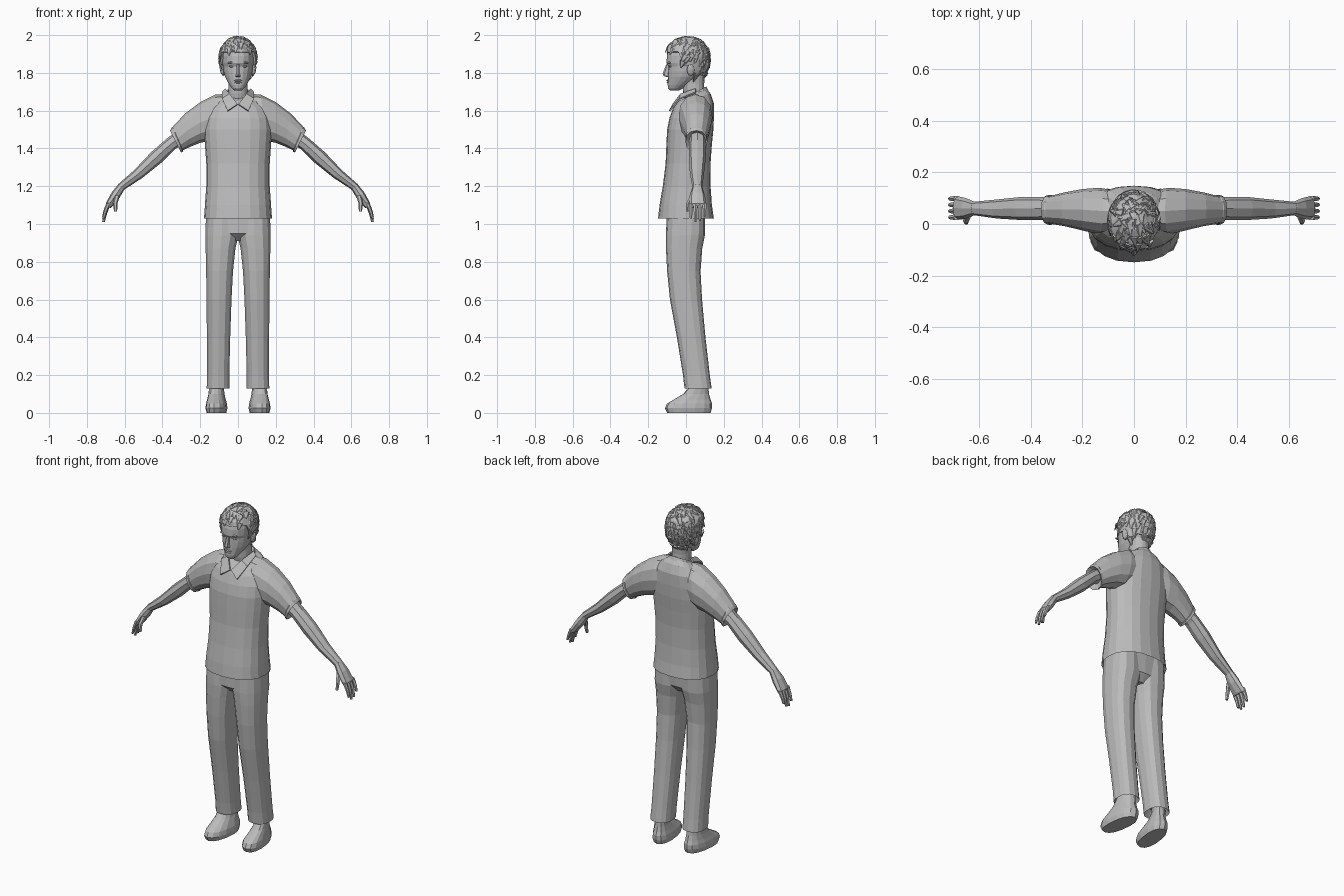
import bpy, bmesh, math, random
from mathutils import Vector, Matrix

cube = bpy.data.objects.get("Cube")
if cube:
    bpy.data.objects.remove(cube, do_unlink=True)

random.seed(4)
X, Y = Vector((1, 0, 0)), Vector((0, 1, 0))

grey = bpy.data.materials.new("plain grey")
grey.use_nodes = True
grey.diffuse_color = (0.5, 0.5, 0.5, 1)
grey.node_tree.nodes["Principled BSDF"].inputs["Base Color"].default_value = (0.5, 0.5, 0.5, 1)


def finish(name, bm, mirror=False, thickness=0):
    """Turn a bmesh into a flat shaded object."""
    bmesh.ops.recalc_face_normals(bm, faces=bm.faces)
    mesh = bpy.data.meshes.new(name)
    bm.to_mesh(mesh)
    bm.free()
    mesh.materials.append(grey)
    obj = bpy.data.objects.new(name, mesh)
    bpy.context.scene.collection.objects.link(obj)
    if thickness:
        solid = obj.modifiers.new("thickness", "SOLIDIFY")
        solid.thickness = thickness
    if mirror:
        mod = obj.modifiers.new("mirror", "MIRROR")
        mod.use_clip = False
        mod.use_mirror_merge = False
    return obj


def ring(p0, p1, half, sides, power=1.0):
    """Rounded section from p0 to p1, with a half-width vector across."""
    p0, p1 = Vector(p0), Vector(p1)
    mid, u = (p0 + p1) / 2, (p0 - p1) / 2

    def bend(t):
        return math.copysign(abs(t) ** power, t)
    angles = [math.tau * i / sides for i in range(sides)]
    return [mid + u * bend(math.cos(a)) + half * bend(math.sin(a)) for a in angles]


def skin(bm, rings, cap=True):
    """Bridge neighbouring rings with quads and close both ends."""
    rows = [[bm.verts.new(p) for p in r] for r in rings]
    n = len(rows[0])
    for a, b in zip(rows, rows[1:]):
        for i in range(n):
            j = (i + 1) % n
            bm.faces.new((a[i], a[j], b[j], b[i]))
    if cap:
        bm.faces.new(rows[0])
        bm.faces.new(rows[-1])


def loft(name, rings, mirror=False, cap=True, thickness=0):
    bm = bmesh.new()
    skin(bm, rings, cap)
    return finish(name, bm, mirror, thickness)


def blob(name, centre, radii, tilt=0, mirror=False):
    bm = bmesh.new()
    place = Matrix.Translation(centre) @ Matrix.Rotation(tilt, 4, "Y") @ Matrix.Diagonal((*radii, 1))
    bmesh.ops.create_icosphere(bm, subdivisions=2, radius=1, matrix=place)
    return finish(name, bm, mirror)


# Shirt body, hem folded inward: front y, front z, back y, back z, half width
shirt = [(-.12, 1.08, .12, 1.08, .15), (-.148, 1.03, .147, 1.03, .18),
         (-.14, 1.1, .137, 1.1, .175), (-.123, 1.2, .13, 1.2, .168),
         (-.108, 1.32, .13, 1.32, .168), (-.104, 1.42, .137, 1.42, .175),
         (-.1, 1.5, .145, 1.5, .18), (-.088, 1.56, .148, 1.57, .175),
         (-.07, 1.61, .147, 1.64, .15), (-.058, 1.635, .13, 1.69, .11),
         (-.045, 1.65, .11, 1.715, .07)]
loft("shirt_body", [ring((0, yf, zf), (0, yb, zb), X * w, 20, .85)
                    for yf, zf, yb, zb, w in shirt])


def limb(name, table, sides):
    """Mirrored arm piece: top x, top z, bottom x, bottom z, middle y, half depth."""
    loft(name, [ring((xt, y, zt), (xb, y, zb), Y * w, sides, .9)
                for xt, zt, xb, zb, y, w in table], mirror=True)


# Sleeves, forearms and palms
limb("sleeves", [(.05, 1.69, .1, 1.46, .05, .08), (.12, 1.685, .15, 1.44, .05, .09),
                 (.2, 1.645, .2, 1.43, .055, .08), (.28, 1.585, .25, 1.41, .057, .066),
                 (.345, 1.515, .292, 1.39, .055, .055), (.349, 1.513, .291, 1.383, .055, .058),
                 (.36, 1.495, .302, 1.378, .055, .058), (.335, 1.485, .3, 1.41, .055, .035)], 12)
limb("arms", [(.33, 1.49, .28, 1.43, .06, .042), (.385, 1.445, .335, 1.395, .06, .044),
              (.46, 1.38, .405, 1.325, .06, .045), (.55, 1.285, .505, 1.245, .058, .037),
              (.635, 1.21, .605, 1.18, .06, .026)], 8)
limb("palms", [(.63, 1.215, .6, 1.185, .06, .025), (.668, 1.168, .63, 1.135, .06, .04),
               (.7, 1.11, .668, 1.09, .062, .046), (.697, 1.095, .675, 1.085, .062, .042)], 8)


def digit(name, points, radius):
    """Tapered finger through a short list of points."""
    rings = []
    for i, p in enumerate(points):
        r = radius * (1 - .22 * i)
        p = Vector(p)
        rings.append(ring(p + X * r, p - X * r, Y * r, 6))
    loft(name, rings, mirror=True)


# Four fingers and a thumb
for i, drop in enumerate((.07, .09, .085, .06)):
    y = .026 + .024 * i
    digit("finger_%d" % (i + 1), [(.685, y, 1.11), (.703, y, 1.1 - drop * .5),
                                  (.712, y, 1.1 - drop)], .0125)
digit("thumb", [(.64, .035, 1.15), (.65, .012, 1.11), (.648, .006, 1.065)], .015)

# Collar band and pointed collar flaps
loft("collar_band", [ring((0, -.055, 1.635), (0, .118, 1.705), X * .079, 16),
                     ring((0, -.03, 1.655), (0, .108, 1.728), X * .066, 16)],
     cap=False, thickness=.006)
bm = bmesh.new()
inner = [bm.verts.new(p) for p in ((.067, .05, 1.718), (.045, -.03, 1.69), (.003, -.072, 1.635))]
outer = [bm.verts.new(p) for p in ((.085, .05, 1.7), (.085, -.035, 1.665), (.055, -.09, 1.6))]
for i in range(2):
    bm.faces.new((inner[i], inner[i + 1], outer[i + 1], outer[i]))
finish("collar_flaps", bm, mirror=True, thickness=.008)

# Trouser legs, cuff folded inward: height, inner x, outer x, front y, back y
leg = [(.17, .07, .14, .02, .11), (.13, .045, .167, -.008, .136), (.2, .045, .165, -.016, .126),
       (.4, .04, .166, -.048, .103), (.6, .033, .168, -.085, .085), (.75, .025, .17, -.1, .077),
       (.87, .012, .173, -.106, .086), (.94, -.005, .175, -.107, .1), (1.07, -.005, .17, -.1, .1)]
loft("trouser_legs", [ring(((a + b) / 2, yf, z), ((a + b) / 2, yb, z), X * (b - a) / 2, 14, .8)
                      for z, a, b, yf, yb in leg], mirror=True)
loft("trouser_seat", [ring((0, yf, z), (0, yb, z), X * w, 18, .75) for z, yf, yb, w in
                      ((.91, -.06, .06, .1), (.95, -.103, .095, .165), (1.07, -.1, .1, .172))])

# Shoes, toes turned out a little: height, half width, front y, back y
shoe = [(0, .05, -.1, .13), (.025, .056, -.112, .138), (.05, .053, -.1, .138),
        (.07, .047, -.065, .13), (.1, .04, -.015, .122), (.14, .036, .02, .118),
        (.2, .033, .025, .11)]
loft("shoes", [ring((.126, yf, z), (.102, yb, z), X * w, 14, .85)
               for z, w, yf, yb in shoe], mirror=True)

# Neck and head: height, half width, front y, back y
neck = [(1.62, .058, 0, .1), (1.69, .052, -.015, .098), (1.74, .05, -.018, .096),
        (1.79, .052, -.02, .1)]
head = [(1.706, .018, -.082, -.04), (1.718, .033, -.094, -.015), (1.735, .045, -.097, .015),
        (1.757, .058, -.096, .05), (1.78, .07, -.096, .08), (1.81, .078, -.095, .1),
        (1.835, .081, -.094, .11), (1.852, .083, -.103, .115), (1.89, .085, -.101, .118),
        (1.93, .08, -.09, .11), (1.97, .05, -.05, .07)]
for name, table in (("neck", neck), ("head", head)):
    loft(name, [ring((0, yf, z), (0, yb, z), X * w, 18, .95) for z, w, yf, yb in table])

# Nose, eyes, brows, lips and ears
loft("nose", [ring((0, -.105, 1.845), (0, -.085, 1.845), X * .008, 6),
              ring((0, -.124, 1.795), (0, -.085, 1.795), X * .012, 6),
              ring((0, -.118, 1.784), (0, -.085, 1.784), X * .016, 6),
              ring((0, -.1, 1.777), (0, -.085, 1.777), X * .01, 6)])
blob("eyes", (.034, -.084, 1.834), (.015, .006, .006), mirror=True)
blob("brows", (.036, -.088, 1.855), (.021, .01, .005), tilt=.1, mirror=True)
blob("upper_lip", (0, -.094, 1.76), (.024, .009, .005))
blob("lower_lip", (0, -.094, 1.75), (.02, .009, .006))
blob("ears", (.084, .025, 1.815), (.012, .02, .032), tilt=.2, mirror=True)

# Hair cap with a trimmed hairline
centre = Vector((0, .008, 1.883))


def scalp(d):
    return centre + Vector((d.x * .099, d.y * .12, d.z * (.108 if d.z > 0 else .16)))


def covered(p):
    limit = 1.905 if p.y < -.04 else 1.825 if p.y < .04 else 1.77
    return p.z > limit


bm = bmesh.new()
bmesh.ops.create_icosphere(bm, subdivisions=3, radius=1)
for v in bm.verts:
    v.co = scalp(v.co.normalized() * random.uniform(.96, 1.03))
bmesh.ops.delete(bm, geom=[v for v in bm.verts if not covered(v.co)], context="VERTS")
finish("hair_cap", bm, thickness=.012)

# Short overlapping locks flowing away from the crown
bm = bmesh.new()
crown = Vector((0, .05, 1.99))
count = 0
while count < 130:
    d = Vector([random.gauss(0, 1) for _ in range(3)]).normalized()
    p = scalp(d)
    if not covered(p):
        continue
    flow = p - crown + Vector([random.uniform(-.03, .03) for _ in range(3)])
    flow = (flow - d * flow.dot(d)).normalized()
    flow = (flow + d * .08).normalized()
    side = flow.cross(d).normalized()
    out = side.cross(flow) * -.3
    turn = Matrix((side, out, flow)).transposed().to_4x4()
    bmesh.ops.create_cone(bm, cap_ends=True, segments=5, radius1=.02, radius2=.004,
                          depth=random.uniform(.035, .05), matrix=Matrix.Translation(p) @ turn)
    count += 1
finish("hair_locks", bm)
